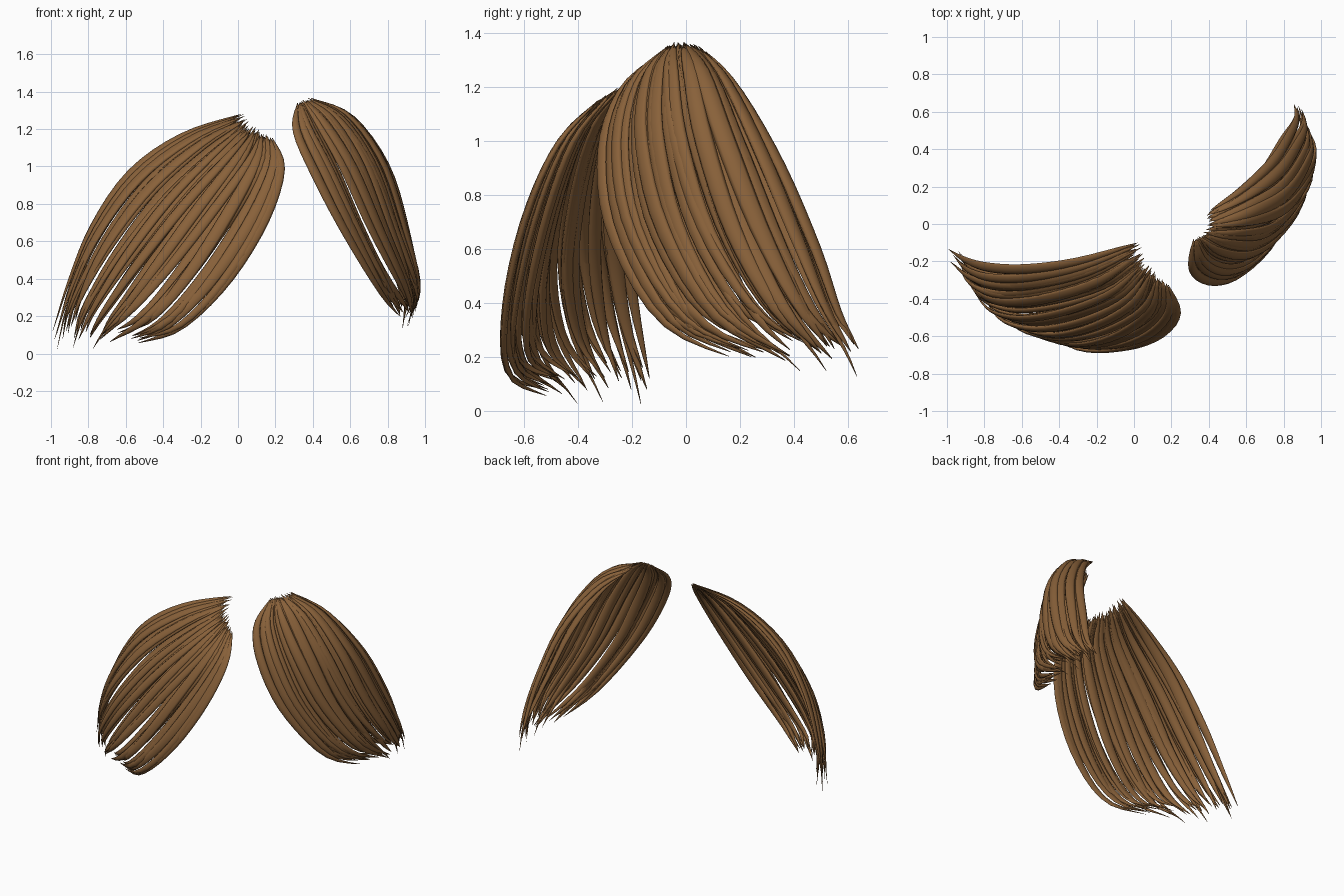
import bpy, bmesh, math, random
from mathutils import Vector

if "Cube" in bpy.data.objects:
    bpy.data.objects.remove(bpy.data.objects["Cube"])

random.seed(7)

brown = bpy.data.materials.new("hair_brown")
brown.diffuse_color = (0.25, 0.12, 0.042, 1)
brown.use_nodes = True
brown.node_tree.nodes["Principled BSDF"].inputs["Base Color"].default_value = brown.diffuse_color

# Guide curves, root to tip: front edge, middle, back edge of each lock
LEFT = [
    [(.19, -.33, 1.15), (.24, -.48, .98), (.15, -.60, .70), (-.05, -.67, .38), (-.30, -.66, .14), (-.55, -.50, .07)],
    [(.07, -.20, 1.23), (-.10, -.38, 1.08), (-.34, -.49, .83), (-.57, -.53, .53), (-.74, -.48, .27), (-.83, -.35, .10)],
    [(.04, -.09, 1.29), (-.30, -.19, 1.17), (-.58, -.23, .97), (-.78, -.22, .68), (-.90, -.18, .38), (-.98, -.12, .09)],
]
RIGHT = [
    [(.31, -.08, 1.34), (.30, -.25, 1.18), (.40, -.32, .95), (.56, -.28, .65), (.76, -.08, .33), (.90, .28, .19)],
    [(.38, -.03, 1.37), (.58, -.02, 1.27), (.76, .02, 1.02), (.88, .13, .68), (.96, .30, .38), (.91, .48, .22)],
    [(.38, .06, 1.35), (.57, .19, 1.20), (.74, .35, .92), (.83, .49, .60), (.87, .58, .35), (.87, .67, .19)],
]


def along(points, t):
    """Catmull-Rom point at t (0..1) on a guide."""
    p = [Vector(q) for q in points]
    p = [2 * p[0] - p[1]] + p + [2 * p[-1] - p[-2]]
    s = min(max(t, 0), 1) * (len(points) - 1)
    i = min(int(s), len(points) - 2)
    f = s - i
    a, b, c, d = p[i:i + 4]
    return 0.5 * (2 * b + (c - a) * f + (2 * a - 5 * b + 4 * c - d) * f * f
                  + (3 * b - a - 3 * c + d) * f ** 3)


def shell(guides, u, t):
    """Point on the curved sheet spanned by the three guides."""
    a, b, c = (along(g, t) for g in guides)
    return a * (2 * u - 1) * (u - 1) + b * 4 * u * (1 - u) + c * u * (2 * u - 1)


def add_strand(bm, guides, u0, u1, depth, width, thick, t0, t1, jitter, outward):
    """Flat leaf-shaped strand, tapering at root and tip."""
    rings, sides = 20, 8
    loops = []
    for k in range(rings + 1):
        s = k / rings
        t = t0 + (t1 - t0) * s
        u = u0 + (u1 - u0) * s
        p = shell(guides, u, t)
        tangent = (shell(guides, u, min(t + .02, 1)) - shell(guides, u, max(t - .02, 0))).normalized()
        across = shell(guides, u + .03, t) - shell(guides, u - .03, t)
        across = (across - tangent * across.dot(tangent)).normalized()
        normal = across.cross(tangent)
        if normal.dot(outward) < 0:
            normal.negate()
        p = p - normal * depth * math.sin(math.pi * min(s * 1.1, 1)) + jitter * s ** 5
        taper = max(.04, math.sin(math.pi * s ** .85) ** .75)
        loops.append([bm.verts.new(p + across * math.cos(a) * width * taper
                                   + normal * math.sin(a) * thick * taper)
                      for a in (2 * math.pi * j / sides for j in range(sides))])
    for lo, hi in zip(loops, loops[1:]):
        for j in range(sides):
            m = (j + 1) % sides
            bm.faces.new((lo[j], lo[m], hi[m], hi[j]))
    bm.faces.new(loops[0])
    bm.faces.new(loops[-1])


def build_lock(name, guides, count):
    bm = bmesh.new()
    mids = [Vector(g[2]) for g in guides]
    outward = mids[1] - (mids[0] + mids[2]) / 2
    for i in range(count):
        # dense toward the front edge, looser toward the back
        u = .02 + .96 * (i / (count - 1)) ** 1.12
        edge = i in (0, count - 1)
        depth = 0 if edge else random.choice((0, .015, .035, .06))
        u1 = min(max(u + random.uniform(-.07, .07), .01), .99)
        jitter = Vector([random.uniform(-.03, .03) for _ in range(3)])
        add_strand(bm, guides, u, u1, depth, random.uniform(.026, .038), random.uniform(.012, .018),
                   random.uniform(0, .04), random.uniform(.93, 1), jitter, outward)
    # a few long stray tips
    for u in (.3, .55, .85):
        add_strand(bm, guides, u, u + .08, .03, .02, .012, .02, 1,
                   Vector((0, -.01, -.07)), outward)
    bmesh.ops.recalc_face_normals(bm, faces=bm.faces)
    mesh = bpy.data.meshes.new(name)
    bm.to_mesh(mesh)
    bm.free()
    for f in mesh.polygons:
        f.use_smooth = True
    mesh.materials.append(brown)
    bpy.context.collection.objects.link(bpy.data.objects.new(name, mesh))


build_lock("left_hair_lock", LEFT, 36)
build_lock("right_hair_lock", RIGHT, 38)
